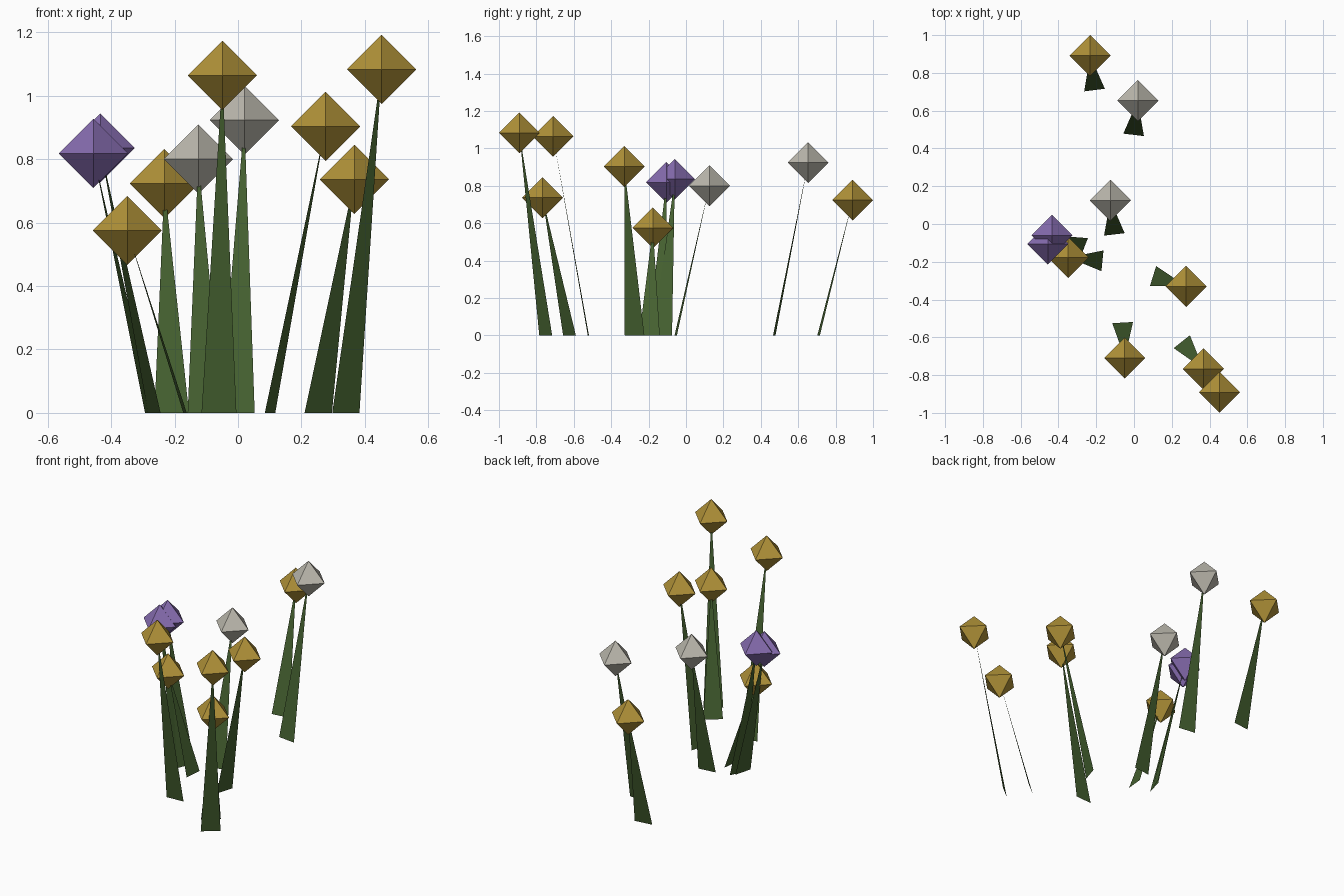
import bpy, bmesh
from mathutils import Vector

if "Cube" in bpy.data.objects:
    bpy.data.objects.remove(bpy.data.objects["Cube"])

HEAD_R = 0.109       # bloom radius
STEM_HALF = 0.055    # half width of a stem at the ground


def material(name, rgb):
    m = bpy.data.materials.new(name)
    m.diffuse_color = (*rgb, 1)
    m.use_nodes = True
    m.node_tree.nodes["Principled BSDF"].inputs["Base Color"].default_value = m.diffuse_color
    return m


GREEN = material("stem_green", (0.06, 0.12, 0.03))
GOLD = material("petal_gold", (0.44, 0.29, 0.04))
WHITE = material("petal_white", (0.50, 0.48, 0.42))
PURPLE = material("petal_purple", (0.24, 0.15, 0.43))


def finish(bm, name, mat):
    mesh = bpy.data.meshes.new(name)
    bm.to_mesh(mesh)
    bm.free()
    mesh.materials.append(mat)
    bpy.context.collection.objects.link(bpy.data.objects.new(name, mesh))


# Octahedral bloom with its corners on the axes
def bloom(name, centre, mat):
    bm = bmesh.new()
    for axis in range(3):
        for sign in (-1, 1):
            p = Vector(centre)
            p[axis] += sign * HEAD_R
            bm.verts.new(p)
    bmesh.ops.convex_hull(bm, input=bm.verts[:])
    bmesh.ops.recalc_face_normals(bm, faces=bm.faces[:])
    finish(bm, name, mat)


# Flat triangular stem, wide at the ground, square to the way it leans
def stem(name, foot, top):
    foot, top = Vector((*foot, 0)), Vector(top)
    lean = top - foot
    side = Vector((-lean.y, lean.x, 0)).normalized() * STEM_HALF
    bm = bmesh.new()
    bm.faces.new([bm.verts.new(p) for p in (foot - side, foot + side, top)])
    finish(bm, name, GREEN)


# bloom centre, stem foot, colour
flowers = [
    ((-0.049, -0.710, 1.064), (-0.060, -0.522), GOLD),
    ((0.453, -0.891, 1.083), (0.340, -0.750), GOLD),
    ((0.276, -0.330, 0.903), (0.101, -0.275), GOLD),
    ((0.367, -0.767, 0.736), (0.253, -0.623), GOLD),
    ((-0.349, -0.177, 0.575), (-0.167, -0.195), GOLD),
    ((-0.232, 0.891, 0.723), (-0.209, 0.709), GOLD),
    ((-0.125, 0.125, 0.800), (-0.104, -0.055), WHITE),
    ((0.020, 0.653, 0.923), (-0.002, 0.472), WHITE),
    ((-0.456, -0.105, 0.818), (-0.279, -0.152), PURPLE),
    ((-0.434, -0.060, 0.835), (-0.264, -0.126), PURPLE),
]
for i, (head, foot, mat) in enumerate(flowers, 1):
    bloom(f"bloom_{i}", head, mat)
    stem(f"stem_{i}", foot, head)
